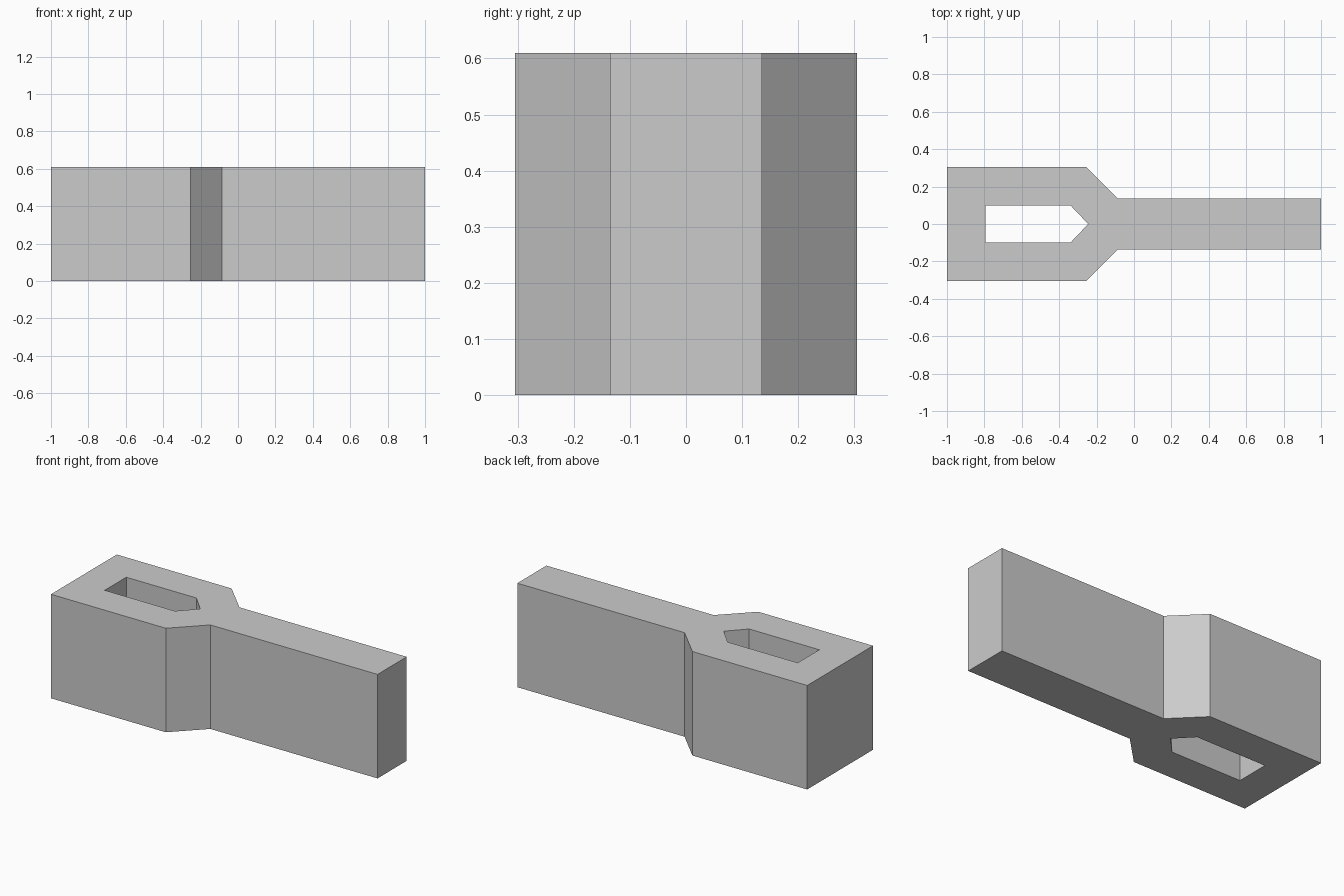
import bpy
import bmesh

cube = bpy.data.objects.get("Cube")
if cube:
    bpy.data.objects.remove(cube, do_unlink=True)

HEIGHT = 0.61

# Plain grey material
grey = bpy.data.materials.new("plain grey")
grey.use_nodes = True
colour = (0.6, 0.6, 0.6, 1.0)
grey.diffuse_color = colour
grey.node_tree.nodes["Principled BSDF"].inputs["Base Color"].default_value = colour


def mirrored(half):
    """Close a front-side path (y <= 0) into a symmetric counter-clockwise loop."""
    return half + [(x, -y) for x, y in reversed(half) if y != 0]


# Plan outlines: wide head tapering to a stem, and the pointed slot
outer = mirrored([(-1, -0.305), (-0.255, -0.305), (-0.085, -0.135), (1, -0.135)])
slot = mirrored([(-0.795, -0.1), (-0.34, -0.1), (-0.245, 0)])

bm = bmesh.new()


def ring(points, z):
    return [bm.verts.new((x, y, z)) for x, y in points]


def walls(low, high):
    for i in range(len(low)):
        j = (i + 1) % len(low)
        bm.faces.new((low[i], low[j], high[j], high[i]))


def cap(o, s):
    # Head surround, throat and stem
    for face in ((o[0], o[1], s[1], s[0]), (o[1], o[2], s[2], s[1]),
                 (o[2], o[5], s[2]), (o[2], o[3], o[4], o[5]),
                 (o[5], o[6], s[3], s[2]), (o[6], o[7], s[4], s[3]),
                 (o[7], o[0], s[0], s[4])):
        bm.faces.new(face)


outer_low, outer_high = ring(outer, 0), ring(outer, HEIGHT)
slot_low, slot_high = ring(slot, 0), ring(slot, HEIGHT)
walls(outer_low, outer_high)
walls(slot_low, slot_high)
cap(outer_low, slot_low)
cap(outer_high, slot_high)
bmesh.ops.recalc_face_normals(bm, faces=bm.faces)

mesh = bpy.data.meshes.new("slotted_block")
bm.to_mesh(mesh)
bm.free()
mesh.materials.append(grey)
block = bpy.data.objects.new("slotted_block", mesh)
bpy.context.collection.objects.link(block)
